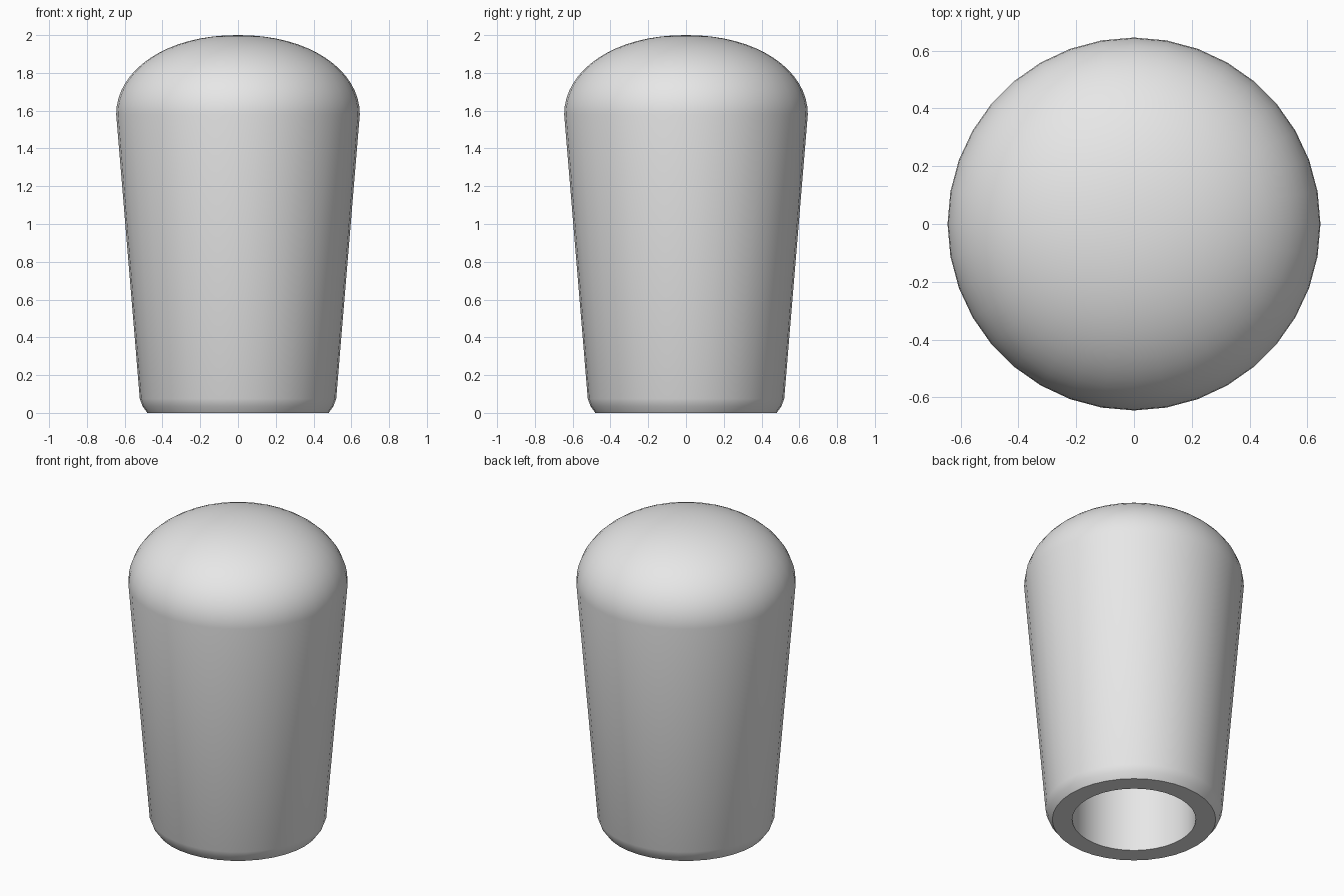
import bpy
import bmesh
import math

cube = bpy.data.objects.get("Cube")
if cube:
    bpy.data.objects.remove(cube, do_unlink=True)

SIDES = 36
RIM_R, RIM_Z, TOP_Z = 0.645, 1.58, 2.0
HOLE_R, HOLE_DEPTH = 0.363, 1.2

# Plain grey plastic
grey = bpy.data.materials.new("light grey plastic")
grey.use_nodes = True
grey.diffuse_color = (0.8, 0.8, 0.8, 1)
grey.node_tree.nodes["Principled BSDF"].inputs["Base Color"].default_value = (0.8, 0.8, 0.8, 1)


def lathe(name, profile):
    """Spin an (r, z) profile around the z axis into a closed solid."""
    bm = bmesh.new()
    verts = [bm.verts.new((r, 0, z)) for r, z in profile]
    edges = [bm.edges.new(pair) for pair in zip(verts, verts[1:])]
    bmesh.ops.spin(bm, geom=verts + edges, cent=(0, 0, 0), axis=(0, 0, 1),
                   angle=math.tau, steps=SIDES, use_duplicate=False)
    bmesh.ops.remove_doubles(bm, verts=bm.verts[:], dist=0.0005)
    bmesh.ops.recalc_face_normals(bm, faces=bm.faces[:])
    mesh = bpy.data.meshes.new(name)
    bm.to_mesh(mesh)
    bm.free()
    mesh.materials.append(grey)
    obj = bpy.data.objects.new(name, mesh)
    bpy.context.collection.objects.link(obj)
    bpy.context.view_layer.objects.active = obj
    obj.select_set(True)
    bpy.ops.object.shade_smooth_by_angle(angle=math.radians(35))
    obj.select_set(False)
    return obj


# Blind hole, bottom rim, rounded chamfer and tapered wall
profile = [(0, HOLE_DEPTH), (HOLE_R, HOLE_DEPTH), (HOLE_R, 0),
           (0.48, 0), (0.505, 0.035), (0.52, 0.075)]

# Domed top, slightly fuller than an ellipse
STEPS = 16
for i in range(STEPS + 1):
    a = math.pi / 2 * i / STEPS
    r = RIM_R * max(math.cos(a), 0) ** 0.95
    z = RIM_Z + (TOP_Z - RIM_Z) * math.sin(a) ** 0.98
    profile.append((r if i < STEPS else 0, z))

lathe("knob_cap", profile)
